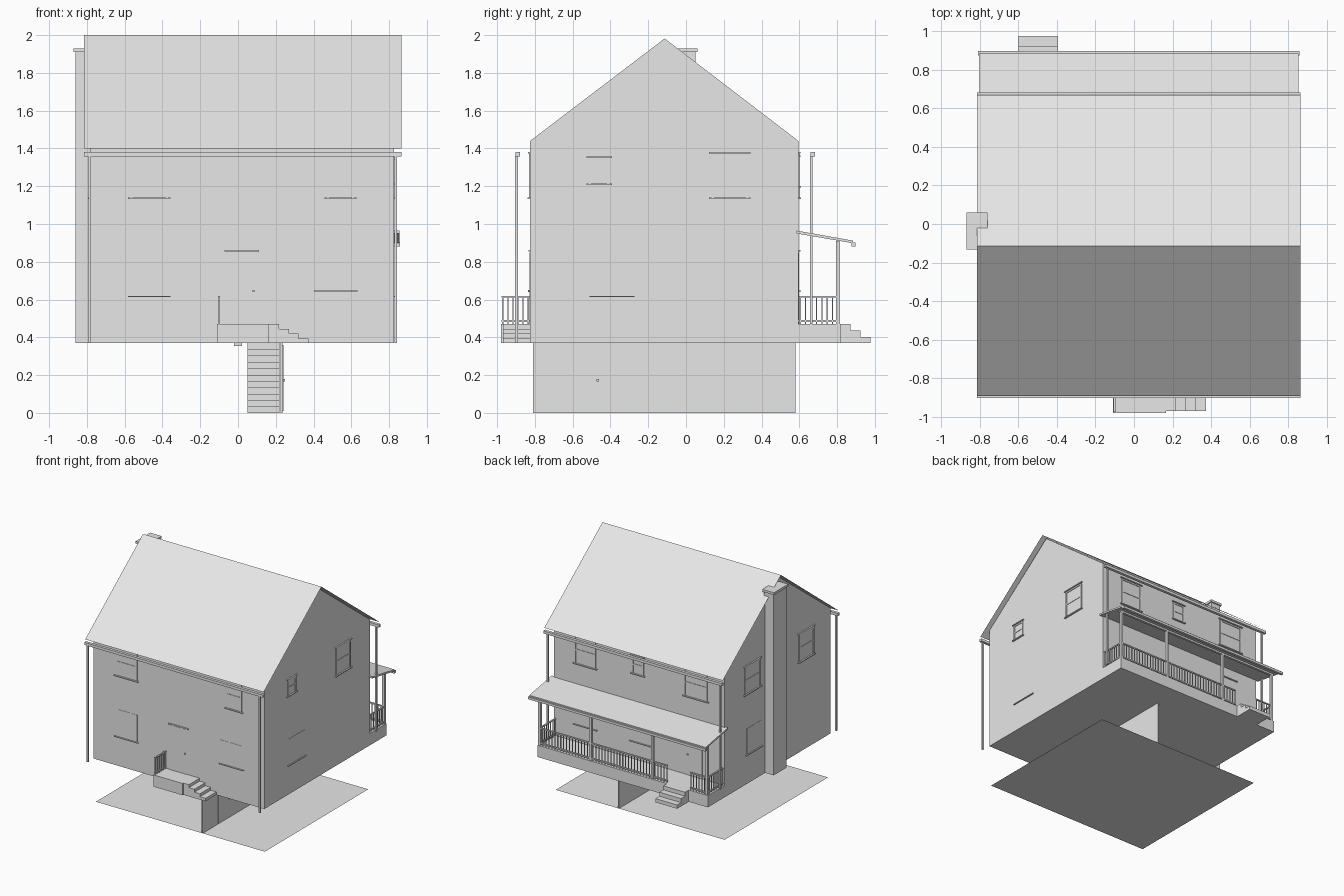
import bpy, bmesh
from mathutils import Vector

cube = bpy.data.objects.get("Cube")
if cube:
    bpy.data.objects.remove(cube, do_unlink=True)

grey = bpy.data.materials.new("light_grey")
grey.use_nodes = True
grey.diffuse_color = (0.8, 0.8, 0.8, 1)
grey.node_tree.nodes["Principled BSDF"].inputs["Base Color"].default_value = (0.8, 0.8, 0.8, 1)

# House shell extents and key heights
X0, X1, Y0, Y1 = -0.78, 0.825, -0.825, 0.595
FLOOR, BAND, EAVE, RIDGE_Y = 0.37, 1.0, 1.44, -0.113
DECK, RAIL = 0.47, 0.62


def finish(name, bm):
    bmesh.ops.recalc_face_normals(bm, faces=bm.faces)
    mesh = bpy.data.meshes.new(name)
    bm.to_mesh(mesh)
    bm.free()
    mesh.materials.append(grey)
    ob = bpy.data.objects.new(name, mesh)
    bpy.context.collection.objects.link(ob)
    return ob


def boxes(name, *items):
    """Axis-aligned boxes given as x0, x1, y0, y1, z0, z1."""
    bm = bmesh.new()
    for a, b, c, d, e, f in items:
        verts = bmesh.ops.create_cube(bm, size=1)["verts"]
        for v in verts:
            v.co = Vector(((a + b) / 2 + v.co.x * (b - a),
                           (c + d) / 2 + v.co.y * (d - c),
                           (e + f) / 2 + v.co.z * (f - e)))
    return finish(name, bm)


def prism(name, profile, x0, x1):
    """Extrude a (y, z) profile along x."""
    bm = bmesh.new()
    face = bm.faces.new([bm.verts.new((x0, y, z)) for y, z in profile])
    ext = bmesh.ops.extrude_face_region(bm, geom=[face])["geom"]
    bmesh.ops.translate(bm, vec=(x1 - x0, 0, 0),
                        verts=[g for g in ext if isinstance(g, bmesh.types.BMVert)])
    return finish(name, bm)


def sheet(name, points):
    bm = bmesh.new()
    bm.faces.new([bm.verts.new(p) for p in points])
    return finish(name, bm)


def on_wall(wall, u0, u1, z0, z1, depth):
    """Box lying on one outer wall, u running along that wall."""
    if wall == "front":
        return (u0, u1, Y0 - depth, Y0, z0, z1)
    if wall == "back":
        return (u0, u1, Y1, Y1 + depth, z0, z1)
    if wall == "right":
        return (X1, X1 + depth, u0, u1, z0, z1)
    return (X0 - depth, X0, u0, u1, z0, z1)


def window(wall, u0, u1, z0, z1):
    t, mid = 0.012, (z0 + z1) / 2
    parts = [(u0, u1, z0, z1, 0.002),
             (u0, u0 + t, z0, z1, 0.007), (u1 - t, u1, z0, z1, 0.007),
             (u0, u1, z1 - t, z1, 0.007), (u0, u1, mid - t / 2, mid + t / 2, 0.006),
             (u0 - t, u1 + t, z0 - 0.008, z0, 0.014),
             (u0 - t, u1 + t, z1 + 0.004, z1 + 0.012, 0.012)]
    boxes(wall + "_window", *[on_wall(wall, *p) for p in parts])


def railing(name, start, end):
    """Top and bottom rail with evenly spaced balusters."""
    a, b = Vector(start), Vector(end)
    r, s = 0.006, 0.003
    lo = [min(a[i], b[i]) - r for i in (0, 1)]
    hi = [max(a[i], b[i]) + r for i in (0, 1)]
    parts = [(lo[0], hi[0], lo[1], hi[1], z, z + 0.01) for z in (DECK + 0.012, RAIL - 0.01)]
    n = max(2, round((b - a).length / 0.028))
    for i in range(n + 1):
        p = a.lerp(b, i / n)
        parts.append((p.x - s, p.x + s, p.y - s, p.y + s, DECK, RAIL - 0.005))
    boxes(name, *parts)


# Basement: floor sheet, partition with door, stairs
sheet("basement_floor", [(-0.77, -0.81, 0), (0.82, -0.81, 0), (0.82, 0.58, 0), (-0.77, 0.58, 0)])
boxes("basement_partition", (0.225, 0.235, -0.81, 0.58, 0, FLOOR))
boxes("basement_door", (0.235, 0.24, -0.605, -0.45, 0.01, 0.36),
      (0.24, 0.25, -0.475, -0.46, 0.165, 0.18))
STEPS = 11
boxes("basement_stairs", *[(0.05, 0.22, -0.35 + i * 0.045, -0.305 + i * 0.045,
                            i * FLOOR / STEPS, (i + 1) * FLOOR / STEPS) for i in range(STEPS)])
boxes("ceiling_lamp", (-0.02, 0.02, 0.1, 0.14, FLOOR - 0.015, FLOOR))

# Walls in two storeys, the upper one ending in gables
boxes("lower_walls", (X0, X1, Y0, Y1, FLOOR, BAND))
prism("upper_walls", [(Y0, BAND), (Y1, BAND), (Y1, EAVE), (RIDGE_Y, 1.982), (Y0, EAVE)], X0, X1)

# Roof sheets, gutters and downspouts
RX0, RX1 = -0.815, 0.865
for side, ye in (("front", -0.89), ("back", 0.67)):
    sheet(side + "_roof", [(RX0, ye, 1.4), (RX1, ye, 1.4), (RX1, RIDGE_Y, 2), (RX0, RIDGE_Y, 2)])
    boxes(side + "_gutter", (RX0, RX1, ye - 0.012, ye + 0.012, 1.357, 1.38))
    bottom = FLOOR if side == "front" else DECK
    for x in (-0.785, 0.835):
        boxes(side + "_downspout", (x - 0.007, x + 0.007, ye - 0.014, ye, bottom, 1.36))

# Chimney
boxes("chimney", (-0.86, -0.77, -0.122, 0.05, FLOOR, 1.91))
boxes("chimney_cap", (-0.87, -0.76, -0.132, 0.06, 1.91, 1.93))

# Windows per wall
for w in (("front", -0.57, -0.37, 1.14, 1.37), ("front", 0.47, 0.615, 1.14, 1.37),
          ("right", 0.135, 0.33, 1.14, 1.37), ("right", -0.515, -0.405, 1.215, 1.345),
          ("back", 0.43, 0.63, 1.14, 1.37), ("back", -0.02, 0.09, 1.2, 1.35),
          ("back", -0.62, -0.4, 1.14, 1.37),
          ("left", 0.12, 0.33, 1.14, 1.37), ("left", -0.6, -0.4, 1.14, 1.37)):
    window(*w)
# Ground-floor openings: flush panes with a sill
for wall, u0, u1, z0, z1 in (("front", -0.57, -0.37, 0.62, 0.85), ("front", 0.415, 0.62, 0.65, 0.85),
                             ("right", -0.5, -0.285, 0.62, 0.84), ("left", 0.1, 0.3, 0.62, 0.84),
                             ("back", 0.43, 0.63, 0.62, 0.85), ("back", -0.1, 0.1, 0.62, 0.85)):
    boxes(wall + "_lower_window", on_wall(wall, u0, u1, z0, z1, 0.002),
          on_wall(wall, u0 - 0.012, u1 + 0.012, z0 - 0.007, z0, 0.01))
# Doors
for wall, u0, u1 in (("front", -0.06, 0.1), ("back", -0.57, -0.42)):
    boxes(wall + "_door", on_wall(wall, u0, u1, DECK, 0.85, 0.003),
          on_wall(wall, u0 - 0.012, u1 + 0.012, 0.855, 0.863, 0.01),
          on_wall(wall, u1 - 0.022, u1 - 0.012, 0.64, 0.65, 0.012))

# Front landing with steps descending sideways
boxes("front_landing", (-0.11, 0.165, -0.98, Y0, FLOOR, DECK))
boxes("front_steps", *[(0.165 + i * 0.052, 0.217 + i * 0.052, -0.97, Y0, FLOOR, DECK - i * 0.025)
                       for i in range(4)])
railing("front_railing", (-0.1, -0.97, 0), (-0.1, Y0 - 0.01, 0))

# Back porch: deck, steps, posts, railings
PY = 0.805
boxes("porch_deck", (X0, X1, Y1, 0.82, FLOOR, DECK))
boxes("porch_steps", *[(-0.6, -0.395, 0.82, 0.87 + i * 0.053, FLOOR, DECK - i * 0.034)
                       for i in range(3)])
POSTS = (-0.765, -0.25, 0.33, 0.81)
boxes("porch_posts", *[(x - 0.01, x + 0.01, PY - 0.01, PY + 0.01, DECK, 0.91) for x in POSTS])
boxes("porch_beam", (X0, X1, PY - 0.01, PY + 0.01, 0.895, 0.91))
railing("porch_railing_long", (-0.385, PY, 0), (0.81, PY, 0))
railing("porch_railing_short", (-0.765, PY, 0), (-0.61, PY, 0))
for x in (POSTS[0], POSTS[-1]):
    railing("porch_railing_side", (x, Y1 + 0.01, 0), (x, PY, 0))

# Porch roof and its gutter
prism("porch_roof", [(Y1 - 0.01, 0.965), (0.885, 0.912), (0.885, 0.898), (Y1 - 0.01, 0.95)],
      -0.805, 0.855)
boxes("porch_gutter", (-0.81, 0.858, 0.875, 0.897, 0.882, 0.902))
